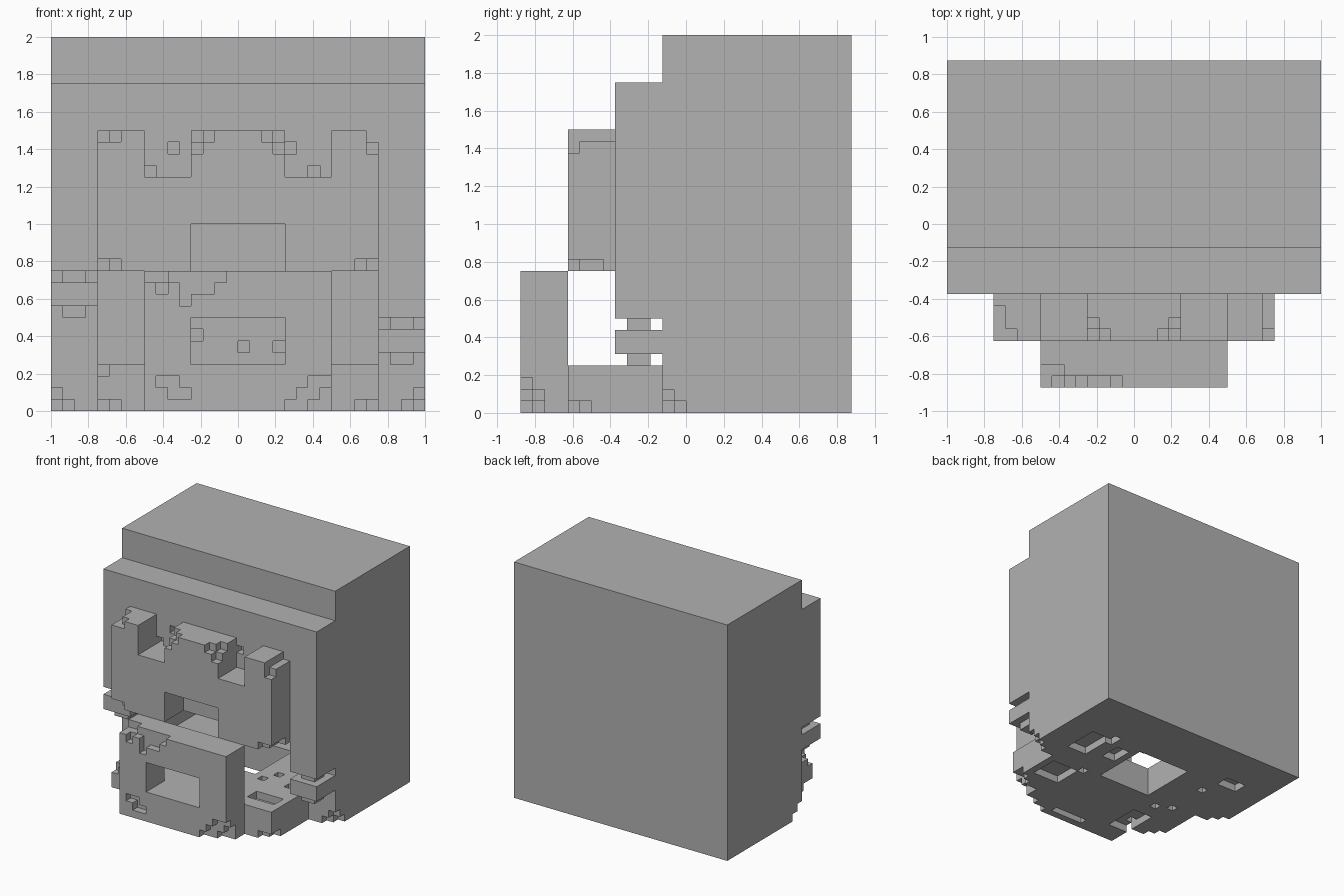
import bpy
import bmesh
from mathutils import Vector

CELL = 1 / 16  # every part sits on a fine cubic grid

old_cube = bpy.data.objects.get("Cube")
if old_cube:
    bpy.data.objects.remove(old_cube, do_unlink=True)

stone = bpy.data.materials.new("stone_grey")
stone.use_nodes = True
colour = (0.445, 0.445, 0.445, 1)
stone.diffuse_color = colour
stone.node_tree.nodes["Principled BSDF"].inputs["Base Color"].default_value = colour


def add_box(bm, low, high):
    """Add one closed box, given in grid cells."""
    verts = bmesh.ops.create_cube(bm, size=1)["verts"]
    low, high = Vector(low), Vector(high)
    for v in verts:
        v.co = ((low + high) / 2 + v.co * (high - low)) * CELL


def make_object(name, boxes):
    bm = bmesh.new()
    for low, high in boxes:
        add_box(bm, low, high)
    mesh = bpy.data.meshes.new(name)
    bm.to_mesh(mesh)
    bm.free()
    mesh.materials.append(stone)
    obj = bpy.data.objects.new(name, mesh)
    bpy.context.collection.objects.link(obj)
    return obj


def chip(x, y, z, width=1, depth=1, height=1):
    """A removed block: lowest corner and size."""
    return (x, y, z), (x + width, y + depth, z + height)


def clip(box, low, high):
    """Limit a cutter to a part, letting it poke out at the part's own faces."""
    cut_low, cut_high = [], []
    for a, b, start, end in zip(box[0], box[1], low, high):
        a, b = max(a, start), min(b, end)
        if a >= b:
            return None
        cut_low.append(a - 1 if a == start else a)
        cut_high.append(b + 1 if b == end else b)
    return cut_low, cut_high


def carved_part(name, low, high, cuts=()):
    """Make a block, carve the cutters out and keep the finished mesh."""
    obj = make_object(name, [(low, high)])
    cutters = [c for c in (clip(box, low, high) for box in cuts) if c]
    if cutters:
        tool = make_object(name + "_cutter", cutters)
        tool.hide_render = True
        carve = obj.modifiers.new("carve", "BOOLEAN")
        carve.operation = "DIFFERENCE"
        carve.solver = "EXACT"
        carve.use_self = True
        carve.object = tool
        graph = bpy.context.evaluated_depsgraph_get()
        finished = bpy.data.meshes.new_from_object(obj.evaluated_get(graph))
        obj.modifiers.clear()
        obj.data = finished
        bpy.data.objects.remove(tool, do_unlink=True)
    return obj


def mirrored(box):
    (x, y, z), (right, back, top) = box
    return (-right, y, z), (-x, back, top)


def both_sides(boxes):
    return list(boxes) + [mirrored(b) for b in boxes]


# Shallow worn pits under the floor and on top of it
floor_pits = [
    chip(7, -7, 0, 4, 4), chip(9, 1, 0, 3, 5), chip(8, 5, 0, 1, 2),
    chip(5, 2, 0, 2, 3), chip(6, -3, 0), chip(-2, -13, 0, 5, 1),
    chip(-8, -11, 0, 3, 5), chip(-8, -10, 0, height=4),
    chip(-7, -4, 0), chip(-9, -3, 0), chip(-9, 3, 0), chip(-12, 6, 0, 3, 2),
    chip(7, -8, 3, 4, 2), chip(6, -1, 3), chip(5, -3, 3), chip(9, -3, 3),
]

# Main body with a hearth cavity, a floor opening and broken lower corners
cavity = chip(-12, -2, 4, 24, 12, 8)
floor_opening = chip(-4, -2, 0, 8, 8, 4)
corner_wear = both_sides([chip(15, -2, 0, height=2), chip(14, -2, 0),
                          chip(15, -1, 0)])
back_wall_pits = [chip(-4, 10, 6), chip(0, 10, 5), chip(3, 10, 5)]
carved_part("main_body", (-16, -2, 0), (16, 14, 32),
            [cavity, floor_opening] + corner_wear + back_wall_pits + floor_pits)

# Front slab, longer on the model's left
slab_pits = [chip(-6, -6, 22), chip(4, -6, 22), chip(-8, -6, 20), chip(6, -6, 20)]
carved_part("front_slab", (-16, -6, 12), (16, -2, 28), slab_pits)
carved_part("left_slab_extension", (12, -6, 8), (16, -2, 12))

# Hanging spools below the slab ends
for name, x, z in (("left_spool", 12, 4), ("right_spool", -16, 8)):
    make_object(name, [chip(x, -6, z + 1, 4, 4, 2),
                       chip(x + 1, -5, z, 2, 2, 1),
                       chip(x + 1, -5, z + 3, 2, 2, 1)])

# Upper face with two brow gaps, a nose notch and worn corners
brow_gaps = both_sides([chip(4, -10, 20, 4, 4, 4)])
nose_notch = chip(-4, -10, 12, 8, 4, 4)
crown_wear = both_sides([chip(3, -10, 23, depth=2), chip(3, -10, 22),
                         chip(2, -10, 23)])
jaw_wear = both_sides([chip(11, -10, 12, depth=3), chip(10, -10, 12)])
ear_wear = [chip(-12, -10, 23, depth=3), chip(-11, -10, 23),
            chip(11, -10, 23, depth=4), chip(11, -10, 22), chip(7, -10, 23)]
carved_part("upper_face", (-12, -10, 12), (12, -6, 24),
            brow_gaps + [nose_notch] + crown_wear + jaw_wear + ear_wear)

# Low floor in front of the cavity
floor_wear = both_sides([chip(11, -10, 0, depth=2), chip(10, -10, 0)])
floor_wear.append(chip(-12, -10, 3))
carved_part("front_floor", (-12, -10, 0), (12, -2, 4), floor_wear + floor_pits)

# Lower jaw with a window, a crumbling top edge and stepped bottom corner
window = chip(-4, -14, 4, 8, 4, 4)
drops = (1, 2, 1, 3, 2, 2, 1)
top_crumble = [chip(i - 8, -14, 12 - drop, height=drop)
               for i, drop in enumerate(drops)]
top_crumble += [chip(-8, -13, 11, 2)]
corner_steps = [chip(8 - run, -14, 0, run, depth, rise)
                for run, depth, rise in ((2, 1, 3), (3, 1, 2), (4, 1, 1),
                                         (1, 2, 2), (2, 2, 1))]
left_wear = [chip(-7, -14, 2, 2), chip(-6, -14, 1), chip(-5, -14, 1, height=1)]
carved_part("lower_jaw", (-8, -14, 0), (8, -10, 12),
            [window] + top_crumble + corner_steps + left_wear + floor_pits)
